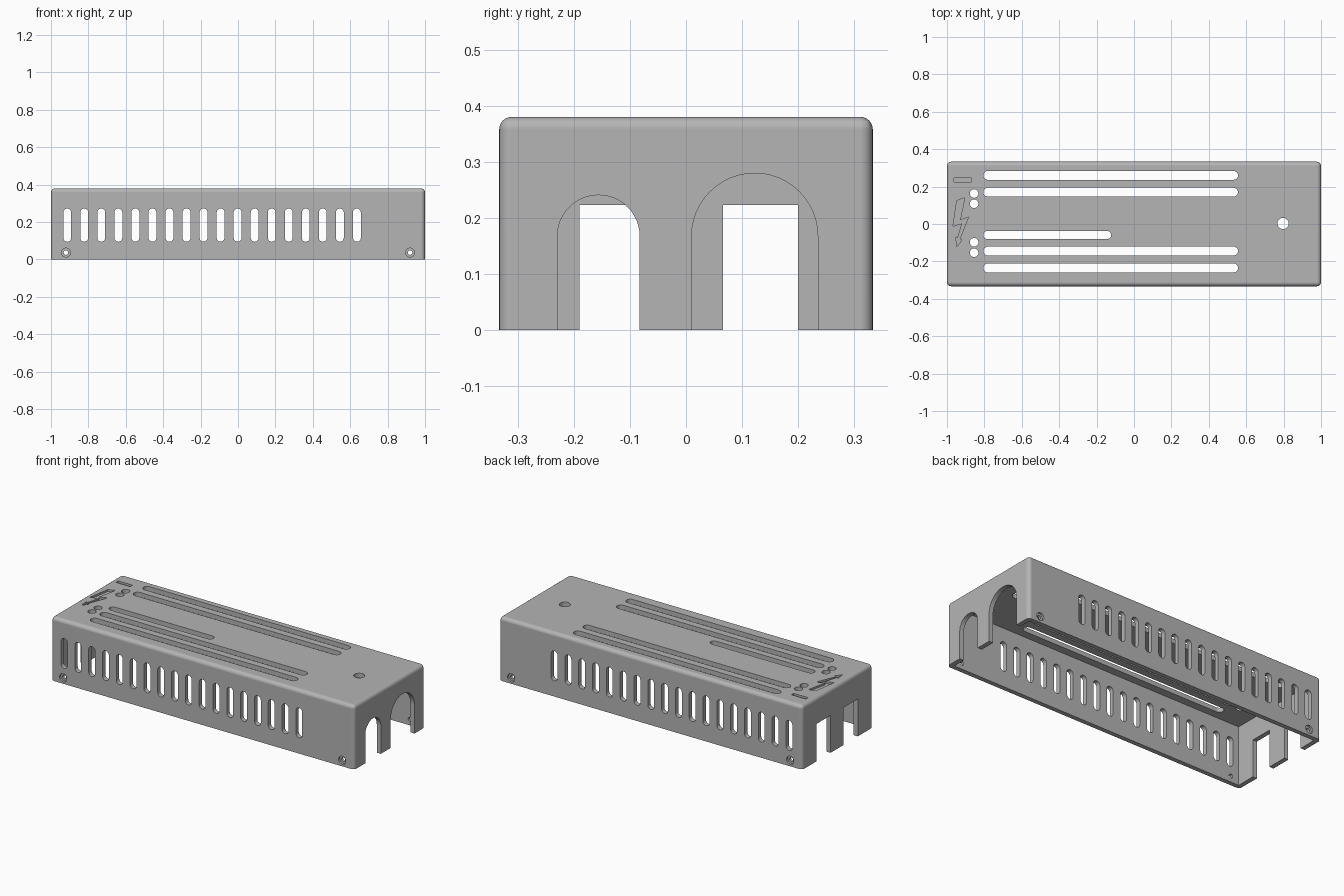
import bpy, bmesh, math

old = bpy.data.objects.get("Cube")
if old:
    bpy.data.objects.remove(old, do_unlink=True)

L, W, H, T = 1.0, 0.333, 0.38, 0.027   # half length, half width, height, wall
FILLET = 0.022

grey = bpy.data.materials.new("grey_plastic")
grey.use_nodes = True
colour = (0.46, 0.46, 0.46, 1)
grey.diffuse_color = colour
grey.node_tree.nodes["Principled BSDF"].inputs["Base Color"].default_value = colour


def make_object(name, bm):
    bmesh.ops.recalc_face_normals(bm, faces=bm.faces)
    mesh = bpy.data.meshes.new(name)
    bm.to_mesh(mesh)
    bm.free()
    mesh.materials.append(grey)
    obj = bpy.data.objects.new(name, mesh)
    bpy.context.collection.objects.link(obj)
    return obj


def prism(bm, outline, axis, lo, hi):
    """Extrude a 2D outline along an axis between two positions."""
    place = {"x": lambda a, b, d: (d, a, b),
             "y": lambda a, b, d: (a, d, b),
             "z": lambda a, b, d: (a, b, d)}[axis]
    ends = [[bm.verts.new(place(a, b, d)) for a, b in outline] for d in (lo, hi)]
    for ring in ends:
        bm.faces.new(ring)
    n = len(outline)
    for i in range(n):
        j = (i + 1) % n
        bm.faces.new((ends[0][i], ends[0][j], ends[1][j], ends[1][i]))


def arc(cx, cy, r, start, end, steps):
    angles = [math.radians(start + (end - start) * i / steps) for i in range(steps + 1)]
    return [(cx + r * math.cos(a), cy + r * math.sin(a)) for a in angles]


def circle(cx, cy, r):
    return arc(cx, cy, r, 0, 360, 24)[:-1]


def rect(a0, b0, a1, b1):
    return [(a0, b0), (a1, b0), (a1, b1), (a0, b1)]


def slot_x(a0, a1, b, r):
    return arc(a1 - r, b, r, -90, 90, 10) + arc(a0 + r, b, r, 90, 270, 10)


def slot_z(a, b0, b1, r):
    return arc(a, b1 - r, r, 0, 180, 10) + arc(a, b0 + r, r, 180, 360, 10)


# Outer shell block, filleted everywhere but around the open base
bm = bmesh.new()
prism(bm, rect(-L, -W, L, W), "z", 0, H)
edges = [e for e in bm.edges if max(v.co.z for v in e.verts) > H / 2]
bmesh.ops.bevel(bm, geom=edges, offset=FILLET, segments=6, profile=0.5, affect="EDGES")
cover = make_object("vented_cover", bm)

# Hollow interior, open below
cavity = bmesh.new()
prism(cavity, rect(T - L, T - W, L - T, W - T), "z", -0.1, H - T)

openings = bmesh.new()
recesses = bmesh.new()

# Side vents, screw holes and counterbores on both long walls
for side in (-1, 1):
    inner, outer = side * (W - 0.05), side * (W + 0.05)
    for i in range(18):
        prism(openings, slot_z(-0.913 + i * 0.0911, 0.094, 0.272, 0.021), "y", inner, outer)
    for x in (-0.92, 0.92):
        prism(openings, circle(x, 0.036, 0.012), "y", inner, outer)
        prism(recesses, circle(x, 0.036, 0.024), "y", side * (W - 0.012), outer)

# Long slots in the top
top = ("z", H - 0.05, H + 0.05)
for y in (0.26, 0.17, -0.145, -0.235):
    prism(openings, slot_x(-0.805, 0.556, y, 0.024), *top)
prism(openings, slot_x(-0.805, -0.122, -0.059, 0.022), *top)

# Indicator holes and top fixing hole
for y in (0.163, 0.108, -0.098, -0.154):
    prism(openings, circle(-0.855, y, 0.023), *top)
prism(openings, circle(0.797, 0.003, 0.03), *top)

# Arched cable openings in one end
for y, r in ((-0.156, 0.0735), (0.1225, 0.1125)):
    arch = [(y - r, -0.1), (y + r, -0.1)] + arc(y, 0.167, r, 0, 180, 24)
    prism(openings, arch, "x", L - 0.05, L + 0.05)

# Square cable openings in the other end
for y0, y1 in ((-0.19, -0.055), (0.066, 0.2)):
    prism(openings, rect(y0, -0.1, y1, 0.223), "x", -L - 0.05, -L + 0.05)

# Engraved warning bolt and bar
bolt = [(-0.947, 0.125), (-0.905, 0.14), (-0.93, 0.02), (-0.885, 0.037),
        (-0.931, -0.08), (-0.92, -0.085), (-0.948, -0.122), (-0.952, -0.068),
        (-0.942, -0.075), (-0.92, 0.003), (-0.968, -0.012)]
prism(recesses, bolt, "z", H - 0.012, H + 0.05)
prism(recesses, rect(-0.963, 0.225, -0.868, 0.247), "z", H - 0.012, H + 0.05)

# Cut the shell
bpy.ops.object.select_all(action="DESELECT")
bpy.context.view_layer.objects.active = cover
cover.select_set(True)
for name, tool in (("cavity_cutter", cavity), ("opening_cutter", openings),
                   ("recess_cutter", recesses)):
    cutter = make_object(name, tool)
    cutter.hide_render = True
    mod = cover.modifiers.new(name, "BOOLEAN")
    mod.operation = "DIFFERENCE"
    mod.solver = "EXACT"
    mod.object = cutter
    bpy.ops.object.modifier_apply(modifier=mod.name)
    bpy.data.objects.remove(cutter, do_unlink=True)

# Smooth fillets and hole walls, keeping broad faces flat
bpy.ops.object.shade_smooth_by_angle(angle=math.radians(30))
weighted = cover.modifiers.new("flat_faces", "WEIGHTED_NORMAL")
weighted.keep_sharp = True
